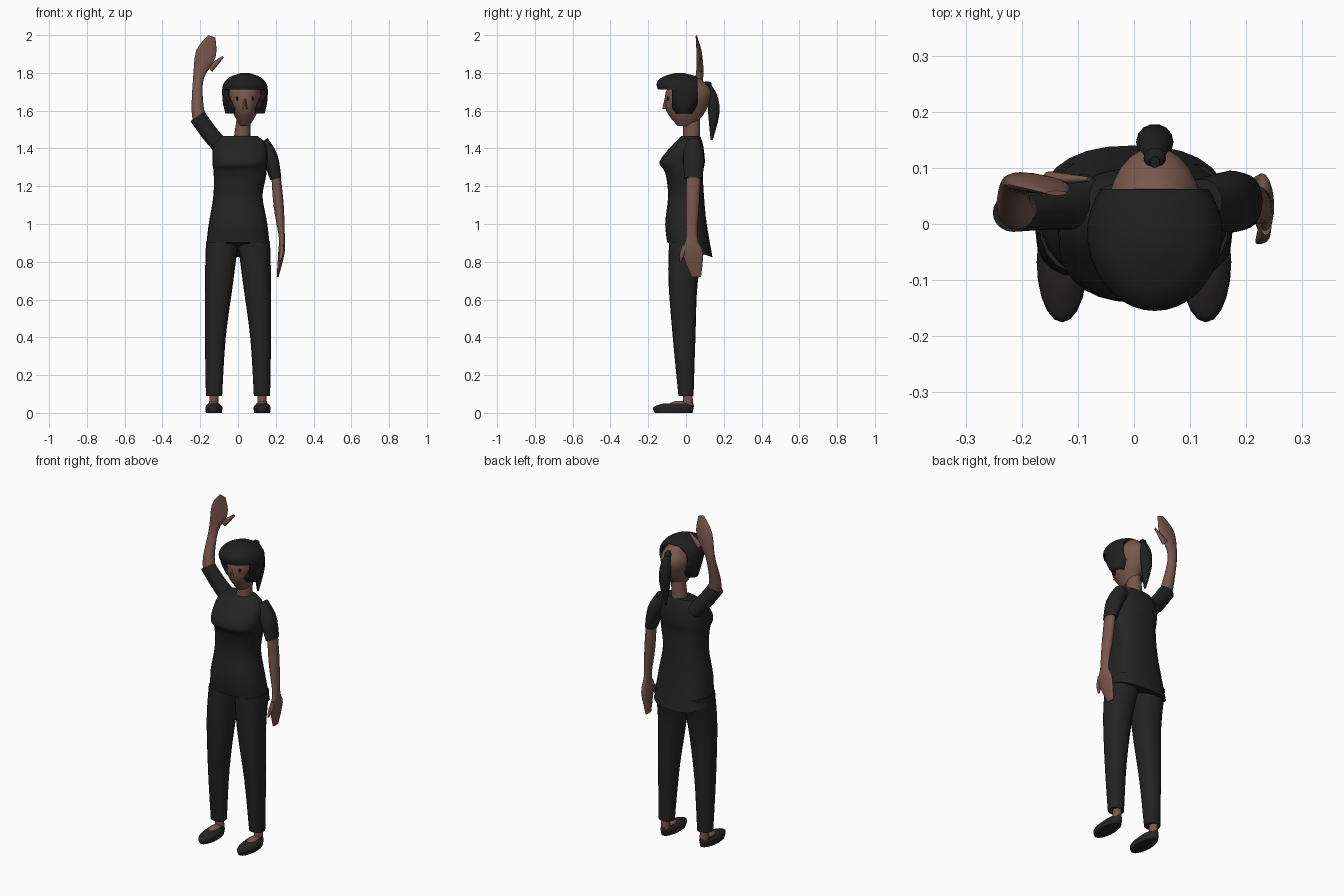
import bpy, bmesh, math
from mathutils import Vector

cube = bpy.data.objects.get("Cube")
if cube:
    bpy.data.objects.remove(cube)


def material(name, red, green, blue):
    mat = bpy.data.materials.new(name)
    mat.use_nodes = True
    colour = (red, green, blue, 1)
    mat.diffuse_color = colour
    shader = mat.node_tree.nodes["Principled BSDF"]
    shader.inputs["Base Color"].default_value = colour
    shader.inputs["Roughness"].default_value = .8
    return mat


SKIN = material("brown skin", .19, .095, .073)
CLOTH = material("black cloth", .017, .017, .017)
HAIR = material("black hair", .014, .014, .014)
SHOE = material("charcoal shoe", .018, .016, .017)
EYE = material("dark eye", .006, .005, .005)

HEAD_X = .037     # centre line of the head
FOOT_X = .128     # sideways offset of each foot
FACE_Y = -.094    # depth of the face at the eyes
FRINGE_Z = .012 + 1.7
TEMPLE_Y = -.075  # front edge of the side hair


def finish(name, bm, mat):
    bmesh.ops.recalc_face_normals(bm, faces=bm.faces)
    mesh = bpy.data.meshes.new(name)
    bm.to_mesh(mesh)
    bm.free()
    mesh.materials.append(mat)
    part = bpy.data.objects.new(name, mesh)
    bpy.context.collection.objects.link(part)
    bpy.ops.object.select_all(action='DESELECT')
    part.select_set(True)
    bpy.context.view_layer.objects.active = part
    bpy.ops.object.shade_smooth_by_angle(angle=math.radians(50))
    return part


def smooth_path(rings, steps=4):
    """Catmull-Rom interpolation through the given rings."""
    keys = [rings[0], *rings, rings[-1]]
    path = []
    for before, start, end, after in zip(keys, keys[1:], keys[2:], keys[3:]):
        for step in range(steps):
            t = step / steps
            path.append([b + t / 2 * (c - a + t * (2*a - 5*b + 4*c - d + t * (3*(b - c) + d - a)))
                         for a, b, c, d in zip(before, start, end, after)])
    return path + [rings[-1]]


def loft_mesh(rings, sides=20, power=2, mirror=1):
    """Each ring is x, y, z, half width, half depth; rings turn to follow the path."""
    bm = bmesh.new()
    path = smooth_path(rings)
    loops = []
    for index, (x, y, z, width, depth) in enumerate(path):
        ahead = path[min(index + 1, len(path) - 1)]
        behind = path[max(index - 1, 0)]
        across = Vector((ahead[2] - behind[2], 0, behind[0] - ahead[0])).normalized()
        loop = []
        for side in range(sides):
            angle = math.tau * side / sides
            c, s = math.cos(angle), math.sin(angle)
            u = width * math.copysign(abs(c) ** (2 / power), c)
            v = depth * math.copysign(abs(s) ** (2 / power), s)
            point = Vector((x, y + v, z)) + across * u
            point.x *= mirror
            loop.append(bm.verts.new(point))
        loops.append(loop)
    for lower, upper in zip(loops, loops[1:]):
        for k in range(sides):
            bm.faces.new((lower[k - 1], lower[k], upper[k], upper[k - 1]))
    bm.faces.new(loops[0])
    bm.faces.new(loops[-1])
    return bm


def loft(name, mat, *rings, **options):
    return finish(name, loft_mesh(rings, **options), mat)


def ball(name, mat, centre, radii):
    bm = bmesh.new()
    bmesh.ops.create_uvsphere(bm, u_segments=16, v_segments=10, radius=1)
    bmesh.ops.scale(bm, vec=radii, verts=bm.verts)
    bmesh.ops.translate(bm, vec=centre, verts=bm.verts)
    return finish(name, bm, mat)


# Shirt body, with the hem dipping toward the back
bm = loft_mesh([(0, .02, .87, .17, .12), (0, 0, 1, .155, .11), (0, 0, 1.15, .13, .095),
                (.01, -.01, 1.27, .14, .1), (.01, -.02, 1.33, .145, .12),
                (.01, .01, 1.42, .14, .08), (.01, .025, 1.465, .095, .05)],
               sides=28, power=2.4)
for vert in bm.verts:
    vert.co.z -= 2.5 * max(0, 1 - vert.co.z) * vert.co.y
finish("shirt", bm, CLOTH)

# Trouser legs, ankles and shoes on both sides
for side, sign in (("left", 1), ("right", -1)):
    loft(side + "_trouser_leg", CLOTH,
         (.085, .01, .9, .085, .1), (.1, -.015, .7, .075, .078),
         (.12, -.01, .4, .055, .06), (.127, 0, .09, .043, .04), power=2.3, mirror=sign)
    loft(side + "_ankle", SKIN, (FOOT_X, .01, .03, .025, .028),
         (FOOT_X, .01, .11, .023, .025), sides=14, mirror=sign)
    ball(side + "_foot_top", SKIN, (sign * FOOT_X, -.035, .036), (.03, .06, .028))
    loft(side + "_shoe", SHOE, (FOOT_X, -.066, 0, .042, .1),
         (FOOT_X, -.066, .03, .045, .107), (FOOT_X, -.04, .05, .03, .08), mirror=sign)

# Lowered left arm
loft("left_sleeve", CLOTH, (.12, .04, 1.43, .045, .04),
     (.17, .04, 1.35, .042, .055), (.2, .04, 1.24, .03, .048))
loft("left_forearm_and_hand", SKIN, (.2, .04, 1.27, .024, .038),
     (.215, .035, 1.1, .027, .035), (.232, .03, .93, .016, .03),
     (.23, .035, .85, .017, .055), (.21, .055, .72, .005, .025))
loft("left_thumb", SKIN, (.235, 0, .89, .01, .02), (.23, -.02, .84, .012, .014),
     (.22, -.03, .8, .004, .006), sides=12)

# Raised right arm
loft("right_sleeve", CLOTH, (-.09, .04, 1.41, .045, .05),
     (-.15, .03, 1.48, .045, .04), (-.215, .02, 1.57, .045, .034))
loft("right_forearm_and_hand", SKIN, (-.2, .02, 1.55, .04, .03),
     (-.214, .03, 1.62, .032, .032), (-.21, .07, 1.77, .028, .021),
     (-.17, .07, 1.9, .054, .015), (-.138, .055, 1.993, .02, .004))
loft("right_thumb", SKIN, (-.15, .08, 1.82, .02, .014), (-.08, .08, 1.885, .006, .004),
     sides=12)

# Neck, head and face
loft("neck", SKIN, (.02, .03, 1.44, .045, .045), (.03, .03, 1.56, .036, .045))
loft("head", SKIN, (HEAD_X, 0, 1.52, .025, .045), (HEAD_X, 0, 1.6, .068, .105),
     (HEAD_X, .015, 1.7, .085, .122), (HEAD_X, .01, 1.77, .05, .065), sides=24)
loft("nose", SKIN, (HEAD_X, -.1, 1.61, .014, .027), (HEAD_X, -.1, 1.68, .006, .01),
     sides=10)
for side, sign in (("left", 1), ("right", -1)):
    ball(side + "_eye", EYE, (HEAD_X + sign * .04, FACE_Y, 1.664), (.007, .006, .011))

# Bobbed hair: a shell open at the face and at the back of the head
bm = loft_mesh([(HEAD_X, -.01, 1.585, .104, .05), (HEAD_X, -.01, 1.65, .118, .1),
                (HEAD_X, -.02, 1.73, .118, .135), (HEAD_X, -.03, 1.775, .085, .1),
                (HEAD_X, -.035, 1.8, .02, .02)], sides=36)


def slice_at(point, normal, trim=False):
    bmesh.ops.bisect_plane(bm, geom=bm.verts[:] + bm.edges[:] + bm.faces[:],
                           plane_co=point, plane_no=normal, clear_outer=trim)


slice_at((0, .062, 0), (0, 1, 0), trim=True)
slice_at((0, 0, FRINGE_Z), (0, 0, 1))
slice_at((0, TEMPLE_Y, 0), (0, 1, 0))
bottom = min(vert.co.z for vert in bm.verts)


def is_opening(face):
    centre = face.calc_center_median()
    underside = centre.z < bottom + .001
    return underside or (centre.z < FRINGE_Z and centre.y < TEMPLE_Y)


openings = [face for face in bm.faces if is_opening(face)]
bmesh.ops.delete(bm, geom=openings, context='FACES')
hair = finish("hair", bm, HAIR)
shell = hair.modifiers.new("thickness", 'SOLIDIFY')
shell.thickness = .022
shell.offset = -1

# Ponytail and its tie
loft("ponytail", HAIR, (HEAD_X, .11, 1.755, .008, .01), (HEAD_X, .14, 1.68, .03, .027),
     (HEAD_X, .147, 1.58, .031, .03), (HEAD_X, .136, 1.445, .005, .006), sides=14)
ball("hair_tie", HAIR, (HEAD_X, .118, 1.738), (.02, .018, .016))
